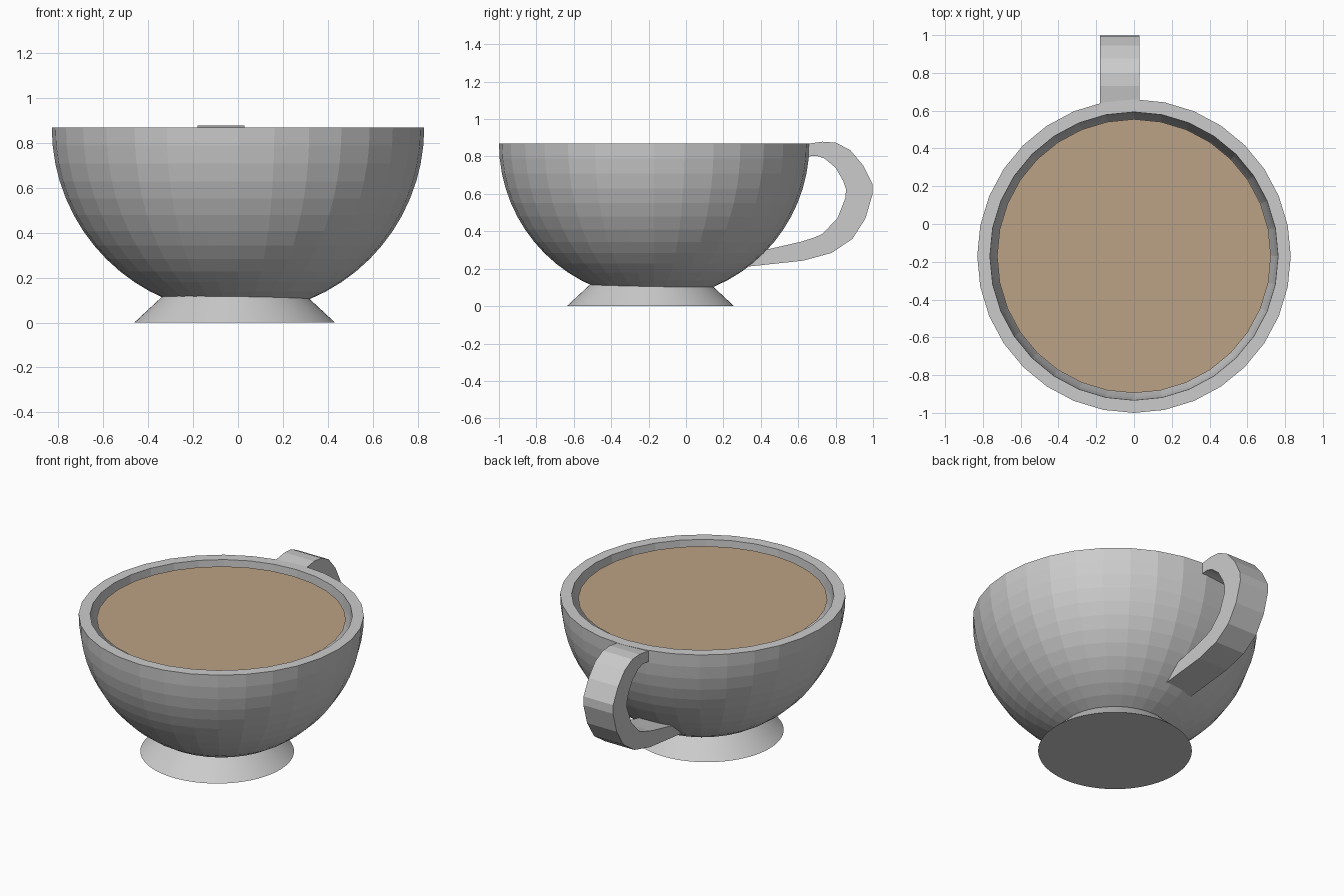
import bpy, bmesh
from math import sin, cos, pi, tau

if "Cube" in bpy.data.objects:
    bpy.data.objects.remove(bpy.data.objects["Cube"])

CY, RIM_Z, R_OUT, R_IN = -0.17, 0.87, 0.83, 0.763


def finish(name, bm, loc=(0, 0, 0)):
    bmesh.ops.remove_doubles(bm, verts=bm.verts, dist=1e-5)
    bmesh.ops.recalc_face_normals(bm, faces=bm.faces)
    me = bpy.data.meshes.new(name)
    bm.to_mesh(me)
    bm.free()
    ob = bpy.data.objects.new(name, me)
    ob.location = loc
    bpy.context.collection.objects.link(ob)
    return ob


def lathe(name, profile, segs, loc):
    bm = bmesh.new()
    vs = [bm.verts.new((r, 0, z)) for r, z in profile]
    es = [bm.edges.new(p) for p in zip(vs, vs[1:])]
    bmesh.ops.spin(bm, geom=vs + es, cent=(0, 0, 0), axis=(0, 0, 1),
                   angle=tau, steps=segs)
    return finish(name, bm, loc)


def arc(r, n=16):
    return [(r * sin(pi / 2 * i / n), -r * cos(pi / 2 * i / n)) for i in range(n + 1)]


# Faceted half-sphere bowl with a flat rim and an inner wall
lathe("bowl", arc(R_OUT) + arc(R_IN)[::-1], 32, (0, CY, RIM_Z))

# Flared smooth foot, closed underneath
foot = lathe("foot", [(0, 0), (0.447, 0), (0.318, 0.12), (0, 0.12)], 96,
             (-0.015, -0.19, 0))
bpy.context.view_layer.objects.active = foot
foot.select_set(True)
bpy.ops.object.shade_smooth_by_angle(angle=0.5)

# Drink surface just below the rim
bm = bmesh.new()
bmesh.ops.create_circle(bm, cap_ends=True, segments=32, radius=0.725)
drink = finish("drink", bm, (0, CY, RIM_Z - 0.026))
mat = bpy.data.materials.new("milky_brown")
mat.diffuse_color = (0.50, 0.36, 0.235, 1)
mat.use_nodes = True
mat.node_tree.nodes["Principled BSDF"].inputs["Base Color"].default_value = mat.diffuse_color
drink.data.materials.append(mat)

# Flat-sided strap handle: matching outer and inner (y, z) points
outer = [(0.63, 0.865), (0.68, 0.872), (0.73, 0.879), (0.80, 0.874), (0.877, 0.835),
         (0.946, 0.754), (0.996, 0.655), (0.998, 0.60), (0.96, 0.47), (0.89, 0.36),
         (0.78, 0.285), (0.626, 0.243), (0.30, 0.208)]
inner = [(0.63, 0.795), (0.67, 0.802), (0.70, 0.803), (0.74, 0.79), (0.80, 0.74),
         (0.84, 0.67), (0.855, 0.625), (0.853, 0.58), (0.81, 0.47), (0.73, 0.387),
         (0.69, 0.368), (0.61, 0.343), (0.40, 0.295)]
bm = bmesh.new()
rows = [[bm.verts.new(c) for c in ((-0.18, *o), (0.03, *o), (0.03, *i), (-0.18, *i))]
        for o, i in zip(outer, inner)]
for a, b in zip(rows, rows[1:]):
    for k in range(4):
        j = (k + 1) % 4
        bm.faces.new((a[k], a[j], b[j], b[k]))
bm.faces.new(rows[0])
bm.faces.new(rows[-1])
finish("handle", bm)
